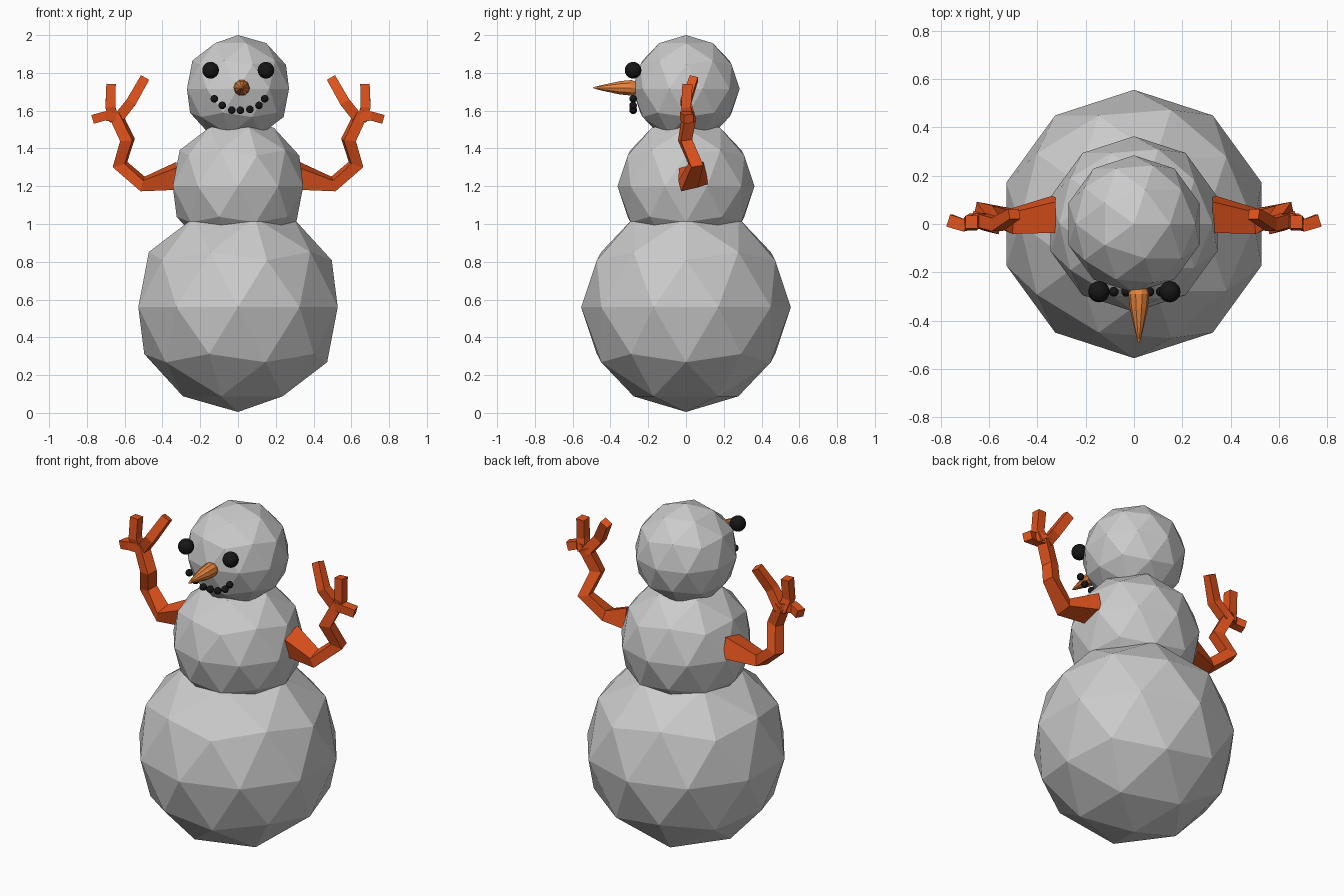
import bpy, bmesh
from math import sin, cos, tau, radians
from mathutils import Vector

if "Cube" in bpy.data.objects:
    bpy.data.objects.remove(bpy.data.objects["Cube"])


def material(name, rgb):
    m = bpy.data.materials.new(name)
    m.diffuse_color = (*rgb, 1)
    m.use_nodes = True
    m.node_tree.nodes["Principled BSDF"].inputs["Base Color"].default_value = m.diffuse_color
    return m


BLACK = material("coal_black", (0.008, 0.008, 0.008))
CARROT = material("carrot_orange", (0.8, 0.23, 0.045))
WOOD = material("branch_rust", (0.75, 0.085, 0.012))


def mesh_object(name, bm, mat=None, smooth=False):
    bmesh.ops.recalc_face_normals(bm, faces=bm.faces)
    for f in bm.faces:
        f.smooth = smooth
    me = bpy.data.meshes.new(name)
    bm.to_mesh(me)
    bm.free()
    if mat:
        me.materials.append(mat)
    ob = bpy.data.objects.new(name, me)
    bpy.context.collection.objects.link(ob)
    return ob


def loft(bm, rings):
    """Skin a list of point rings and cap both ends."""
    vs = [[bm.verts.new(p) for p in ring] for ring in rings]
    n = len(vs[0])
    for a, b in zip(vs, vs[1:]):
        for i in range(n):
            bm.faces.new((a[i], a[(i + 1) % n], b[(i + 1) % n], b[i]))
    bm.faces.new(vs[0])
    bm.faces.new(vs[-1])


def branch(bm, path, roll):
    """Square-section limb; path holds x, y, z, half depth, half thickness."""
    pts = [Vector(p[:3]) for p in path]
    rings = []
    for i, p in enumerate(path):
        t = Vector((0, 0, 0))
        if i > 0:
            t += (pts[i] - pts[i - 1]).normalized()
        if i < len(pts) - 1:
            t += (pts[i + 1] - pts[i]).normalized()
        if i == 0:
            t = Vector((1, 0, 0)) if roll else t
        t.normalize()
        v = t.cross(Vector((0, 1, 0))).normalized()
        u = v.cross(t)
        c, s = cos(roll), sin(roll)
        ring = []
        for a, b in ((-1, -1), (1, -1), (1, 1), (-1, 1)):
            a, b = a * p[3], b * p[4]
            ring.append(pts[i] + u * (a * c - b * s) + v * (a * s + b * c))
        rings.append(ring)
    loft(bm, rings)


# Snow balls
for name, z, r in (("lower_ball", 0.56, 0.555), ("middle_ball", 1.2, 0.363),
                   ("head", 1.716, 0.284)):
    bm = bmesh.new()
    bmesh.ops.create_icosphere(bm, subdivisions=2, radius=r)
    bmesh.ops.translate(bm, vec=(0, 0, z), verts=bm.verts)
    mesh_object(name, bm)


def coal(name, x, z, r):
    bm = bmesh.new()
    bmesh.ops.create_uvsphere(bm, u_segments=20, v_segments=12, radius=r)
    bmesh.ops.translate(bm, vec=(x, -0.28, z), verts=bm.verts)
    mesh_object(name, bm, BLACK, True)


# Eyes
for side, x in (("left", 0.148), ("right", -0.145)):
    coal("eye_" + side, x, 1.814, 0.044)

# Mouth pebbles
for i, (x, z) in enumerate(((-0.125, 1.663), (-0.083, 1.628), (-0.033, 1.603),
                            (0.013, 1.602), (0.063, 1.607), (0.111, 1.628),
                            (0.141, 1.663))):
    coal(f"mouth_pebble_{i + 1}", x, z, 0.02)

# Carrot nose
bm = bmesh.new()
profile = ((-0.262, 0.02), (-0.268, 0.036), (-0.29, 0.043), (-0.35, 0.037),
           (-0.43, 0.019), (-0.475, 0.008), (-0.492, 0.002))
loft(bm, [[(0.02 + r * cos(tau * k / 10), y, 1.721 + r * sin(tau * k / 10))
           for k in range(10)] for y, r in profile])
mesh_object("carrot_nose", bm, CARROT)

# Branch arms: one limb with three fingers, mirrored
bm = bmesh.new()
branch(bm, [(0.325, 0.042, 1.255, 0.066, 0.06),
            (0.505, 0.012, 1.212, 0.047, 0.03),
            (0.625, 0.052, 1.315, 0.033, 0.034),
            (0.585, -0.005, 1.445, 0.031, 0.033),
            (0.648, 0.018, 1.575, 0.031, 0.029)], radians(14))
branch(bm, [(0.638, 0.018, 1.555, 0.028, 0.028),
            (0.566, -0.002, 1.645, 0.027, 0.027),
            (0.495, 0.042, 1.77, 0.022, 0.025)], radians(0))
branch(bm, [(0.655, 0.018, 1.55, 0.026, 0.026),
            (0.676, 0.0, 1.62, 0.026, 0.026),
            (0.672, 0.008, 1.74, 0.027, 0.025)], 0)
branch(bm, [(0.64, 0.018, 1.565, 0.03, 0.028),
            (0.705, -0.005, 1.572, 0.026, 0.024),
            (0.762, 0.014, 1.556, 0.026, 0.024)], 0)
arms = mesh_object("branch_arms", bm, WOOD)
arms.modifiers.new("mirror", 'MIRROR').use_mirror_merge = False
